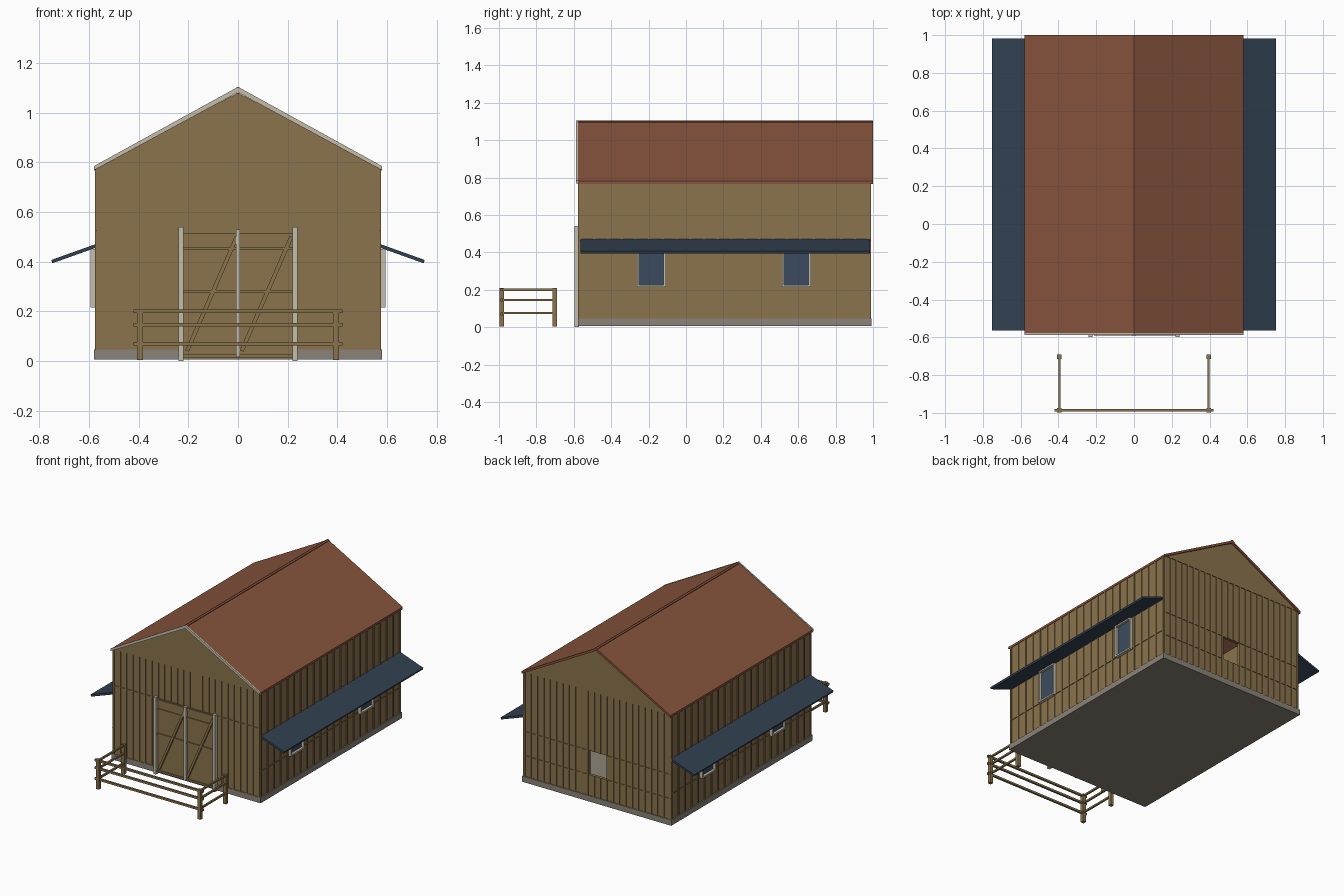
import bpy, bmesh
from mathutils import Vector

if "Cube" in bpy.data.objects:
    bpy.data.objects.remove(bpy.data.objects["Cube"], do_unlink=True)


def material(name, rgb):
    lin = [((c / 255 + 0.055) / 1.055) ** 2.4 for c in rgb] + [1]
    m = bpy.data.materials.new(name)
    m.use_nodes = True
    m.diffuse_color = lin
    m.node_tree.nodes["Principled BSDF"].inputs["Base Color"].default_value = lin
    return m


WOOD = material("brown wood", (138, 115, 77))
ROOF = material("rust roof", (136, 84, 61))
SLATE = material("slate blue", (50, 64, 81))
GLASS = material("window glass", (58, 75, 96))
TRIM = material("pale trim", (196, 190, 172))
STONE = material("grey concrete", (138, 132, 120))


class Part:
    """Collects boxes and prisms into one named object."""

    def __init__(self, name, mat):
        self.name, self.mat, self.bm = name, mat, bmesh.new()

    def box(self, x0, x1, y0, y1, z0, z1):
        return self.prism([(x0, z0), (x1, z0), (x1, z1), (x0, z1)], y0, y1)

    def prism(self, profile, y0, y1):
        # extrude an x-z profile along y
        face = self.bm.faces.new([self.bm.verts.new((x, y0, z)) for x, z in profile])
        new = bmesh.ops.extrude_face_region(self.bm, geom=[face])["geom"]
        verts = [v for v in new if isinstance(v, bmesh.types.BMVert)]
        bmesh.ops.translate(self.bm, verts=verts, vec=(0, y1 - y0, 0))
        return self

    def bar(self, a, b, width, y0, y1):
        # slanted bar between two x-z points
        a, b = Vector(a), Vector(b)
        d = (b - a).normalized() * width / 2
        n = Vector((-d.y, d.x))
        return self.prism([a - n, b - n, b + n, a + n], y0, y1)

    def done(self):
        bmesh.ops.recalc_face_normals(self.bm, faces=self.bm.faces)
        mesh = bpy.data.meshes.new(self.name)
        self.bm.to_mesh(mesh)
        self.bm.free()
        mesh.materials.append(self.mat)
        obj = bpy.data.objects.new(self.name, mesh)
        bpy.context.collection.objects.link(obj)
        return obj


W, FRONT, BACK = 0.572, -0.572, 0.985     # wall planes
EAVE, RIDGE, BASE = 0.78, 1.1, 0.045
T, PROUD = 0.02, 0.005                    # wall thickness, batten relief
WINDOWS = (-0.185, 0.59)

# Concrete floor and plinth
slab = Part("foundation", STONE)
slab.box(-0.575, 0.575, -0.575, 0.988, 0.005, 0.02)
for s in (-1, 1):
    slab.box(s * 0.55, s * 0.58, -0.578, 0.992, 0.005, BASE)
    slab.box(s * 0.24, s * 0.55, -0.578, -0.55, 0.005, BASE)
slab.box(-0.55, 0.55, 0.96, 0.992, 0.005, BASE)
slab.done()

# Walls, the back one with an open hatch
walls = Part("walls", WOOD)
for s in (-1, 1):
    walls.box(s * (W - T), s * W, FRONT, BACK, BASE, EAVE)
walls.box(T - W, W - T, FRONT, FRONT + T, 0.02, EAVE)
HATCH = (-0.07, 0.065, 0.19, 0.36)
hx0, hx1, hz0, hz1 = HATCH
walls.box(T - W, hx0, BACK - T, BACK, BASE, EAVE)
walls.box(hx1, W - T, BACK - T, BACK, BASE, EAVE)
walls.box(hx0, hx1, BACK - T, BACK, BASE, hz0)
walls.box(hx0, hx1, BACK - T, BACK, hz1, EAVE)
walls.done()

# Gable ends
gables = Part("gable_ends", WOOD)
triangle = [(-W, EAVE), (W, EAVE), (0, RIDGE - 0.02)]
gables.prism(triangle, FRONT - PROUD, FRONT + T)
gables.prism(triangle, BACK - T, BACK + PROUD)
gables.done()


# Battens, broken around openings given as (from, to, bottom, top)
def battens(part, start, end, pitch, openings, add):
    count = round((end - start) / pitch)
    for i in range(count + 1):
        c = start + (end - start) * i / count
        spans = [(BASE, EAVE)]
        for o0, o1, z0, z1 in openings:
            if o0 - 0.006 < c < o1 + 0.006:
                spans = [p for p in ((BASE, z0), (z1, EAVE)) if p[1] > p[0]]
        for z0, z1 in spans:
            add(part, c - 0.006, c + 0.006, z0, z1)


def front_box(p, a, b, z0, z1):
    p.box(a, b, FRONT - PROUD, FRONT, z0, z1)


def back_box(p, a, b, z0, z1):
    p.box(a, b, BACK, BACK + PROUD, z0, z1)


front = Part("front_battens", WOOD)
battens(front, -0.565, 0.565, 0.05, [(-0.24, 0.24, 0, 0.53)], front_box)
front_box(front, -W, W, 0.523, 0.528)
front.done()
back = Part("back_battens", WOOD)
battens(back, -0.565, 0.565, 0.05, [HATCH], back_box)
for z in (hz0, hz1):
    for a, b in ((-W, hx0), (hx1, W)):
        back_box(back, a, b, z - 0.002, z + 0.002)
back.done()

for s, side in ((1, "left"), (-1, "right")):
    def side_box(p, a, b, z0, z1):
        p.box(s * W, s * (W + PROUD), a, b, z0, z1)

    strips = Part(side + "_battens", WOOD)
    holes = [(y - 0.075, y + 0.075, 0.215, 0.45) for y in WINDOWS]
    battens(strips, FRONT + 0.008, BACK - 0.008, 0.075, holes, side_box)
    side_box(strips, FRONT, BACK, 0.222, 0.226)
    strips.done()

    # Windows
    frame = Part(side + "_window_frames", TRIM)
    glass = Part(side + "_window_panes", GLASS)
    for y in WINDOWS:
        glass.box(s * W, s * (W + 0.006), y - 0.068, y + 0.068, 0.225, 0.44)
        for a, b, z0, z1 in ((-0.077, -0.066, 0.215, 0.45), (0.066, 0.077, 0.215, 0.45),
                             (-0.066, 0.066, 0.215, 0.226), (-0.066, 0.066, 0.439, 0.45)):
            frame.box(s * W, s * 0.595, y + a, y + b, z0, z1)
    frame.done()
    glass.done()

    # Side awning
    awning = Part(side + "_awning", SLATE)
    awning.bar((s * 0.565, 0.466), (s * 0.75, 0.4), 0.014, -0.563, 0.983)
    awning.done()

    # Roof slope and front rake trim
    roof = Part(side + "_roof", ROOF)
    roof.prism([(s * 0.58, 0.782), (0, RIDGE), (0, RIDGE - 0.018), (s * 0.58, 0.766)],
               -0.578, 1.0)
    roof.done()
    rake = Part(side + "_rake_trim", TRIM)
    rake.prism([(s * 0.58, 0.785), (0, RIDGE + 0.004), (0, RIDGE - 0.018),
                (s * 0.58, 0.768)], -0.588, -0.578)
    rake.done()

# Ridge cap
cap = Part("ridge_cap", ROOF)
cap.prism([(-0.01, 1.092), (0.01, 1.092), (0.01, 1.099), (0, 1.104), (-0.01, 1.099)],
          -0.578, 1.0)
cap.done()

# Double door: posts, rails and braces
posts = Part("door_posts", TRIM)
for x in (-0.23, 0.23):
    posts.box(x - 0.01, x + 0.01, -0.597, FRONT, 0, 0.54)
posts.box(-0.009, 0.009, -0.592, FRONT, 0.015, 0.53)
posts.done()
door = Part("door_frame", WOOD)
door.box(-0.22, 0.22, -0.576, FRONT, 0.01, 0.525)
for z in (0.02, 0.28, 0.453, 0.517):
    door.box(-0.22, 0.22, -0.583, -0.576, z - 0.006, z + 0.006)
for x in (-0.205, 0.015):
    door.bar((x, 0.04), (x + 0.2, 0.5), 0.016, -0.589, -0.576)
door.done()

# Fence
fence_posts = Part("fence_posts", WOOD)
rails = Part("fence_rails", WOOD)
for x in (-0.395, 0.395):
    for y in (-0.985, -0.703):
        fence_posts.box(x - 0.012, x + 0.012, y - 0.012, y + 0.012, 0.003, 0.21)
    for z in (0.075, 0.145, 0.2):
        rails.box(x - 0.006, x + 0.006, -0.985, -0.703, z - 0.006, z + 0.006)
for z in (0.07, 0.145, 0.2):
    rails.box(-0.42, 0.42, -0.993, -0.979, z - 0.007, z + 0.007)
fence_posts.done()
rails.done()
